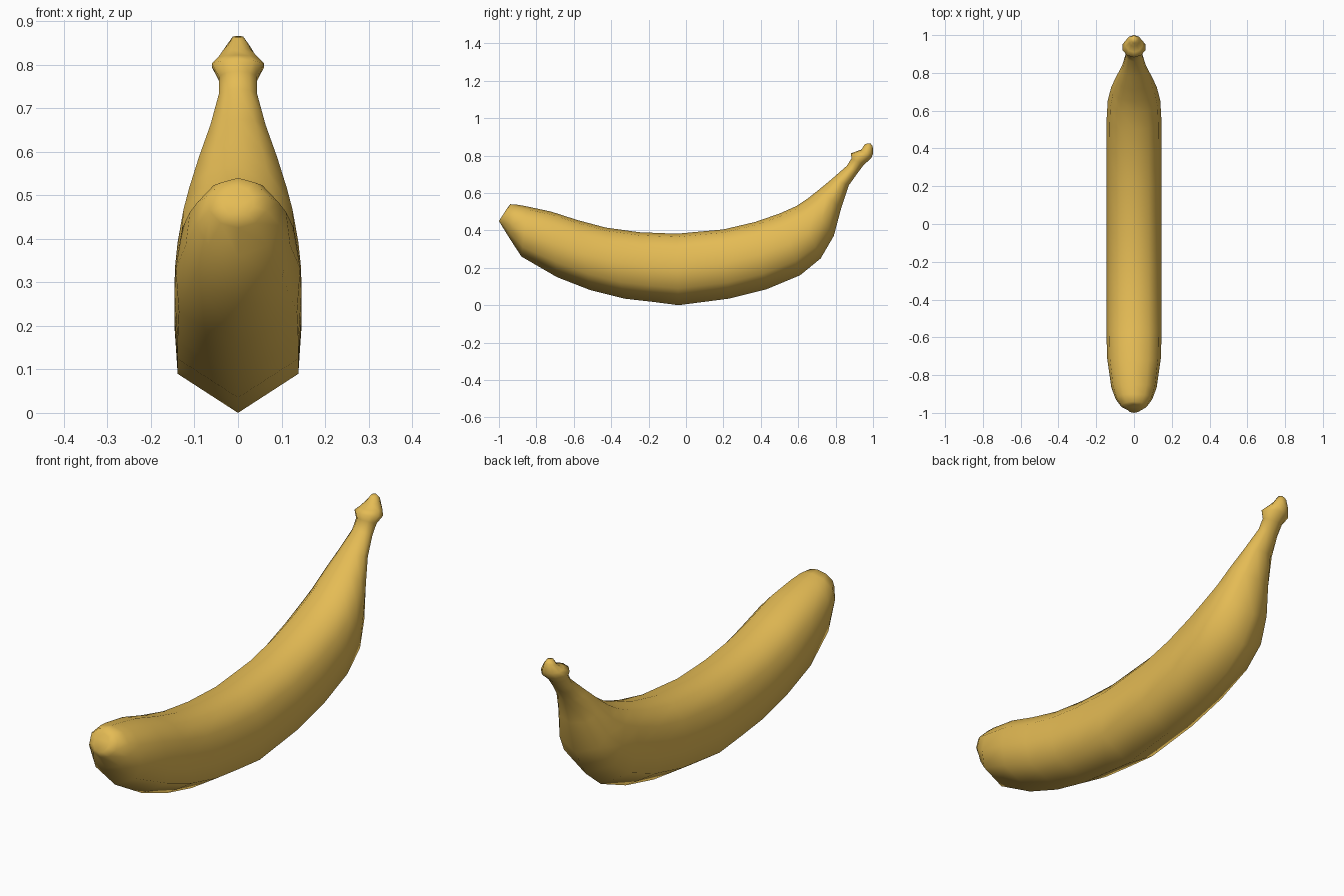
import bpy, bmesh
from mathutils import Vector

# Stations along the fruit: upper (y, z), lower (y, z), half width, roundness
STATIONS = [
    (-.955, .52, -1.0, .45, .035, 1), (-.94, .54, -.985, .425, .066, 1),
    (-.90, .537, -.945, .36, .097, .7), (-.85, .528, -.88, .26, .12, .3),
    (-.72, .50, -.69, .15, .143, 0), (-.58, .455, -.51, .08, .146, 0),
    (-.43, .415, -.33, .035, .146, 0), (-.25, .39, -.18, .018, .146, 0),
    (-.05, .382, -.04, .0, .146, 0), (.20, .405, .23, .035, .146, 0),
    (.37, .445, .43, .085, .146, 0), (.50, .49, .61, .16, .145, 0),
    (.59, .53, .72, .25, .139, .1), (.65, .57, .79, .37, .12, .4),
    (.71, .617, .83, .52, .093, .7), (.78, .675, .87, .64, .063, 1),
    (.86, .745, .92, .71, .044, 1), (.885, .785, .952, .752, .044, 1),
    (.882, .812, .99, .785, .06, 1), (.91, .822, 1.0, .81, .045, 1),
    (.938, .832, .998, .852, .026, 1), (.957, .862, .985, .866, .012, 1),
]
# Half cross-sections (width share, height share): keeled body and round ends
KEELED = [(0, 0), (.95, .235), (1, .52), (.89, .79), (.53, .955), (0, 1)]
ROUND = [(0, 0), (.6, .095), (1, .345), (1, .655), (.6, .905), (0, 1)]


def ring(bm, station):
    ty, tz, by, bz, w, r = station
    top, low = Vector((0, ty, tz)), Vector((0, by, bz))
    half = [((1 - r) * k[0] + r * c[0], (1 - r) * k[1] + r * c[1])
            for k, c in zip(KEELED, ROUND)]
    full = half + [(-u, v) for u, v in half[-2:0:-1]]
    return [bm.verts.new(low.lerp(top, v) + Vector((u * w, 0, 0))) for u, v in full]


# Peel skin lofted from blossom end to stem
bm = bmesh.new()
rings = [ring(bm, s) for s in STATIONS]
for a, b in zip(rings, rings[1:]):
    for i in range(len(a)):
        j = (i + 1) % len(a)
        bm.faces.new((a[i], a[j], b[j], b[i]))
bm.faces.new(rings[0])
bm.faces.new(rings[-1])
bmesh.ops.recalc_face_normals(bm, faces=bm.faces)
mesh = bpy.data.meshes.new("banana")
bm.to_mesh(mesh)
bm.free()
mesh.shade_smooth()

# Yellow peel
peel = bpy.data.materials.new("yellow_peel")
peel.diffuse_color = (.78, .50, .09, 1)
mesh.materials.append(peel)
banana = bpy.data.objects.new("banana", mesh)
bpy.context.collection.objects.link(banana)
